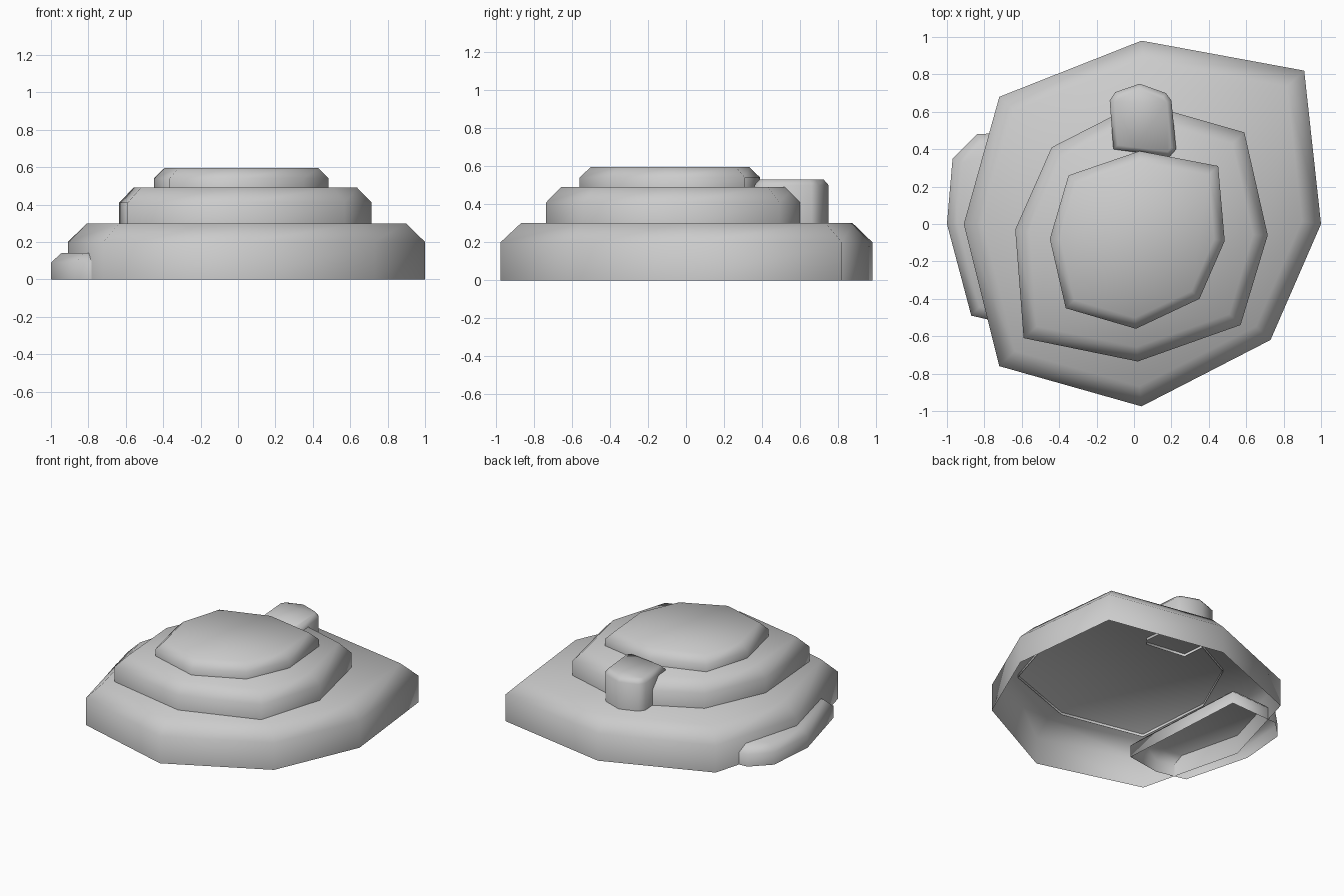
import bpy, bmesh
from mathutils import Vector

if "Cube" in bpy.data.objects:
    bpy.data.objects.remove(bpy.data.objects["Cube"])


def stone(name, outline, z0, z_bevel, z1, inset):
    """Open-bottomed slab: vertical wall, sloped bevel, flat cap. Outline is counter-clockwise."""
    pts = [Vector(p) for p in outline]
    n = len(pts)
    inner = []
    for i, p in enumerate(pts):
        a = (p - pts[i - 1]).normalized()
        b = (pts[(i + 1) % n] - p).normalized()
        na, nb = Vector((-a.y, a.x)), Vector((-b.y, b.x))
        inner.append(p + (na + nb) * inset / (1 + na.dot(nb)))
    bm = bmesh.new()
    rings = [[bm.verts.new((p.x, p.y, z)) for p in ring]
             for ring, z in ((pts, z0), (pts, z_bevel), (inner, z1))]
    for lo, hi in zip(rings, rings[1:]):
        for i in range(n):
            j = (i + 1) % n
            bm.faces.new((lo[i], lo[j], hi[j], hi[i]))
    bm.faces.new(rings[-1])
    for f in bm.faces:
        f.smooth = True
    mesh = bpy.data.meshes.new(name)
    bm.to_mesh(mesh)
    bm.free()
    bpy.context.collection.objects.link(bpy.data.objects.new(name, mesh))


# Three stacked tiers
stone("lower_tier", [(1, 0), (.91, .82), (.04, .98), (-.72, .68), (-.91, 0),
                     (-.72, -.76), (.04, -.975), (.73, -.62)], 0, .2, .3, .1)
stone("middle_tier", [(.715, -.06), (.59, .49), (.03, .65), (-.44, .41), (-.635, -.03),
                      (-.59, -.61), (.02, -.735), (.57, -.54)], .28, .41, .49, .075)
stone("upper_tier", [(.485, -.09), (.45, .31), (.03, .39), (-.35, .26), (-.45, -.08),
                     (-.365, -.45), (.01, -.56), (.35, -.4)], .47, .54, .595, .055)

# Small boulder on the back ledge
stone("back_boulder", [(.225, .4), (.2, .66), (.17, .7), (.03, .75), (-.1, .705),
                       (-.13, .66), (-.11, .4), (0, .385), (.19, .36)], .28, .5, .53, .025)

# Low rock against the left side
stone("side_rock", [(-.84, .48), (-.97, .35), (-1, 0), (-.87, -.49),
                    (-.65, -.54), (-.39, -.5), (-.45, .5)], 0, .09, .14, .055)
